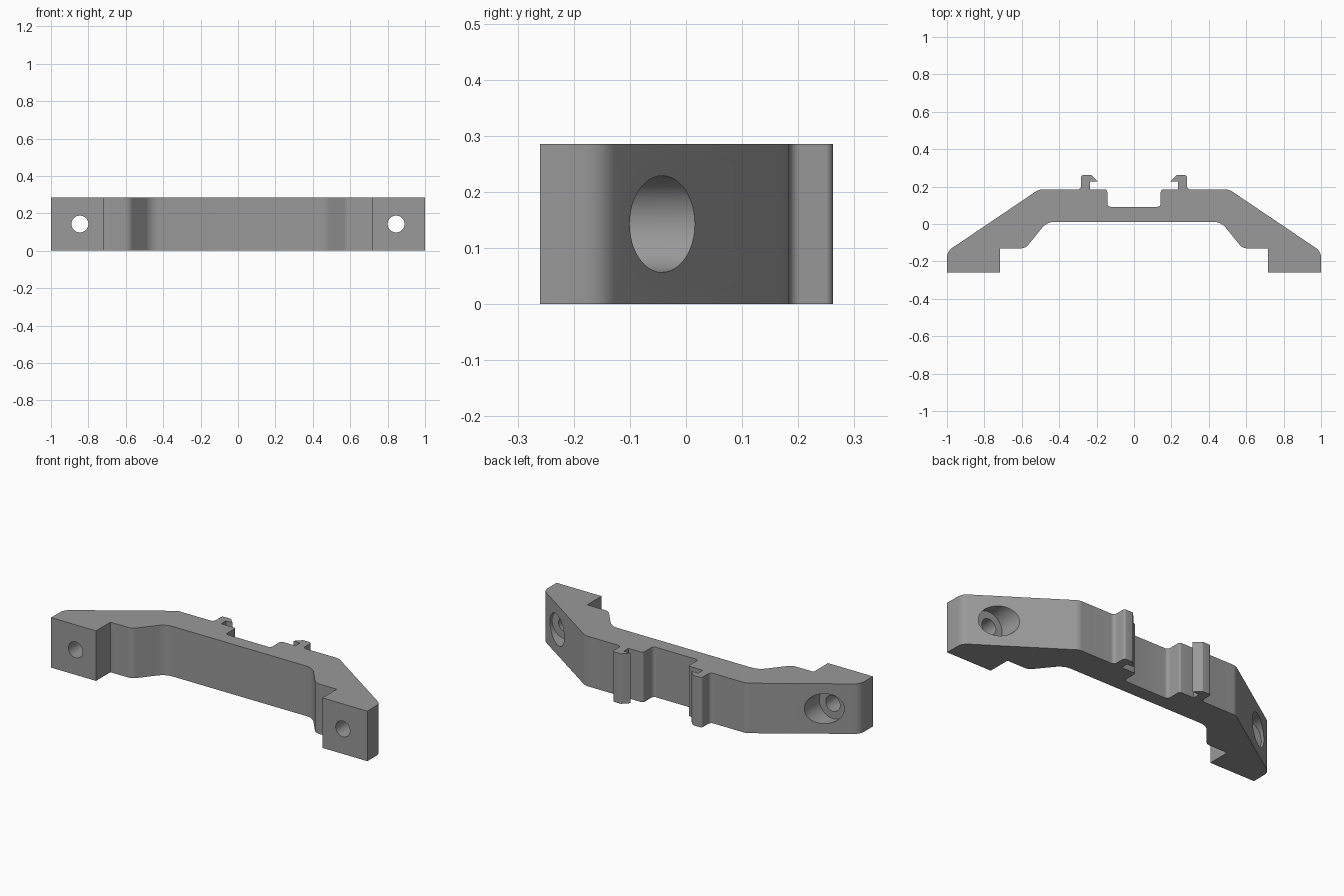
import bpy, bmesh, math
from mathutils import Vector

if "Cube" in bpy.data.objects:
    bpy.data.objects.remove(bpy.data.objects["Cube"])

HEIGHT = 0.286

grey = bpy.data.materials.new("mid_grey")
grey.diffuse_color = (0.32, 0.32, 0.32, 1)
grey.use_nodes = True
grey.node_tree.nodes["Principled BSDF"].inputs["Base Color"].default_value = grey.diffuse_color

# Right half of the outline: x, y, corner radius
half = [
    (0.465, 0.012, 0.09), (0.580, -0.130, 0.05),              # inner bend
    (0.716, -0.130, 0), (0.716, -0.260, 0), (1.0, -0.260, 0),  # foot
    (1.0, -0.147, 0.062), (0.510, 0.184, 0.06),               # sloped arm
    (0.283, 0.184, 0.02), (0.283, 0.262, 0.014),              # clip outside
    (0.228, 0.262, 0.006), (0.192, 0.226, 0),                 # clip hook
    (0.235, 0.226, 0), (0.235, 0.184, 0),                     # clip undercut
    (0.143, 0.184, 0.012), (0.143, 0.092, 0.018),             # centre pocket
]


def rounded(points, steps=6):
    """Replace each corner that has a radius by an arc."""
    out = []
    for i, (x, y, r) in enumerate(points):
        p = Vector((x, y))
        if r == 0:
            out.append(p)
            continue
        a = (Vector(points[i - 1][:2]) - p).normalized()
        b = (Vector(points[(i + 1) % len(points)][:2]) - p).normalized()
        half_angle = a.angle(b) / 2
        centre = p + (a + b).normalized() * r / math.sin(half_angle)
        start = p + a * r / math.tan(half_angle) - centre
        end = p + b * r / math.tan(half_angle) - centre
        sweep = start.angle_signed(end)
        for k in range(steps + 1):
            t = -sweep * k / steps
            c, s = math.cos(t), math.sin(t)
            out.append(centre + Vector((start.x * c - start.y * s,
                                        start.x * s + start.y * c)))
    return out


# Bracket body: mirrored outline, extruded upwards
outline = rounded(half + [(-x, y, r) for x, y, r in reversed(half)])
bm = bmesh.new()
face = bm.faces.new([bm.verts.new((p.x, p.y, 0)) for p in outline])
top = bmesh.ops.extrude_face_region(bm, geom=[face])
bmesh.ops.translate(bm, vec=(0, 0, HEIGHT),
                    verts=[v for v in top["geom"] if isinstance(v, bmesh.types.BMVert)])
bmesh.ops.recalc_face_normals(bm, faces=bm.faces)
mesh = bpy.data.meshes.new("bracket")
bm.to_mesh(mesh)
bm.free()
bracket = bpy.data.objects.new("bracket", mesh)
bpy.context.collection.objects.link(bracket)
mesh.materials.append(grey)


def drill(name, x, radius, y0, y1):
    """Cut a round hole along y."""
    bpy.ops.mesh.primitive_cylinder_add(
        vertices=48, radius=radius, depth=y1 - y0,
        location=(x, (y0 + y1) / 2, HEIGHT / 2), rotation=(math.pi / 2, 0, 0))
    cutter = bpy.context.object
    cutter.name = name
    cutter.data.materials.append(grey)
    mod = bracket.modifiers.new(name, 'BOOLEAN')
    mod.operation, mod.solver, mod.object = 'DIFFERENCE', 'EXACT', cutter
    bpy.context.view_layer.objects.active = bracket
    bpy.ops.object.modifier_apply(modifier=name)
    bpy.data.objects.remove(cutter)


# Screw holes with recesses for the screw heads
for x in (-0.845, 0.845):
    drill("screw_hole", x, 0.045, -0.4, 0.3)
    drill("head_recess", x, 0.086, -0.12, 0.3)

bpy.ops.object.select_all(action='DESELECT')
bracket.select_set(True)
bpy.context.view_layer.objects.active = bracket
bpy.ops.object.shade_smooth_by_angle(angle=math.radians(25))
